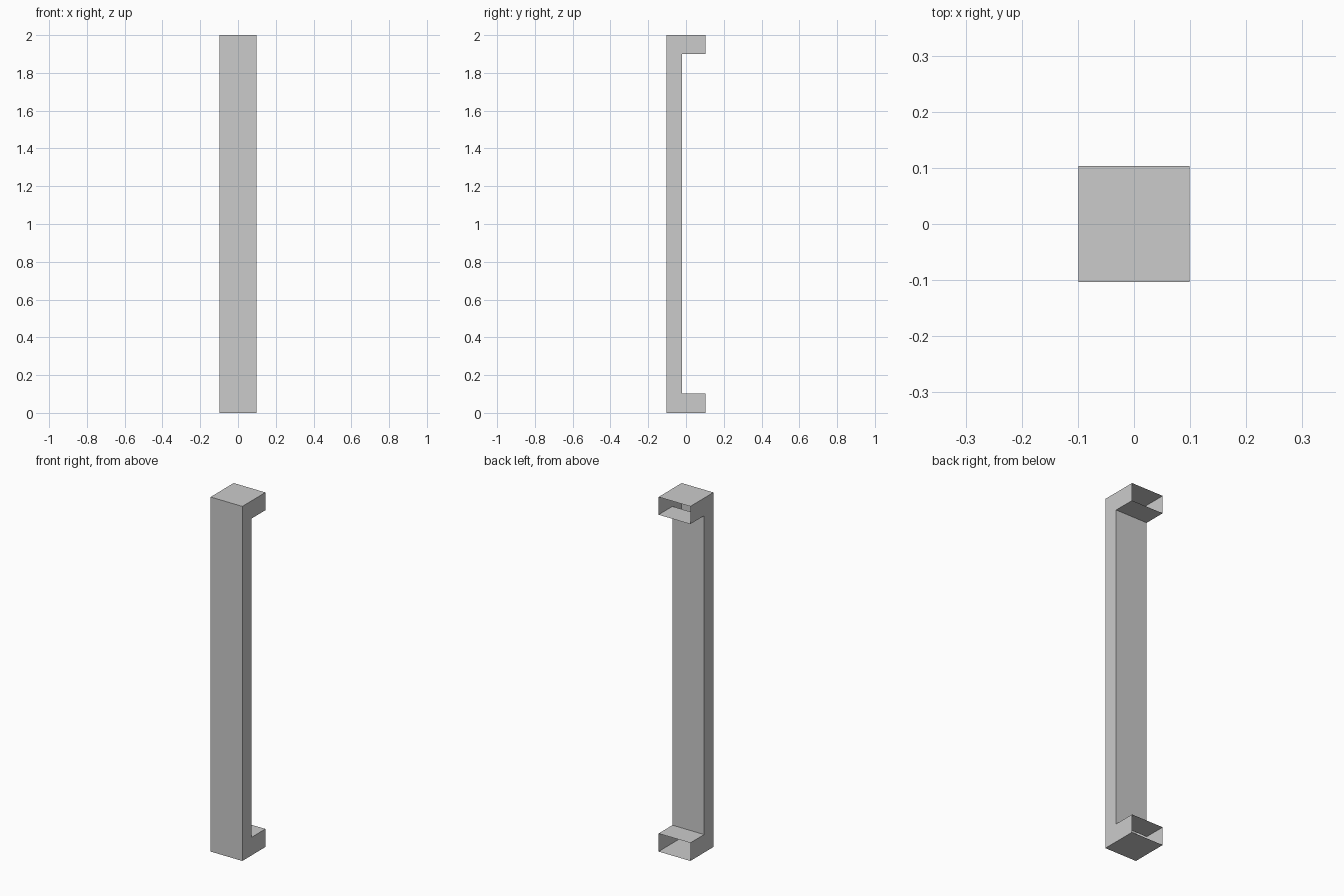
import bpy, bmesh

if "Cube" in bpy.data.objects:
    bpy.data.objects.remove(bpy.data.objects["Cube"])

HALF_W = 0.099                 # half width along x
FRONT, BACK = -0.103, 0.103    # depth limits
INNER = -0.02                  # back face of the long bar
LOW, HIGH = 0.102, 1.9         # inner edges of the two end lugs

# C-shaped side profile (y, z)
profile = [(FRONT, 0), (BACK, 0), (BACK, LOW), (INNER, LOW),
           (INNER, HIGH), (BACK, HIGH), (BACK, 2), (FRONT, 2)]

bm = bmesh.new()
side = bm.faces.new([bm.verts.new((-HALF_W, y, z)) for y, z in profile])

# Sweep the profile across the width, keeping both sides
copy = bmesh.ops.duplicate(bm, geom=[side] + side.edges[:] + side.verts[:])
other = next(g for g in copy["geom"] if isinstance(g, bmesh.types.BMFace))
bmesh.ops.translate(bm, vec=(2 * HALF_W, 0, 0), verts=other.verts[:])
bmesh.ops.bridge_loops(bm, edges=side.edges[:] + other.edges[:])
bmesh.ops.recalc_face_normals(bm, faces=bm.faces[:])

# The lug ends are open where they meet the wall
ends = [f for f in bm.faces if all(v.co.y > BACK - 1e-4 for v in f.verts)]
bmesh.ops.delete(bm, geom=ends, context='FACES')

mesh = bpy.data.meshes.new("pull_handle")
bm.to_mesh(mesh)
bm.free()
bpy.context.collection.objects.link(bpy.data.objects.new("pull_handle", mesh))
